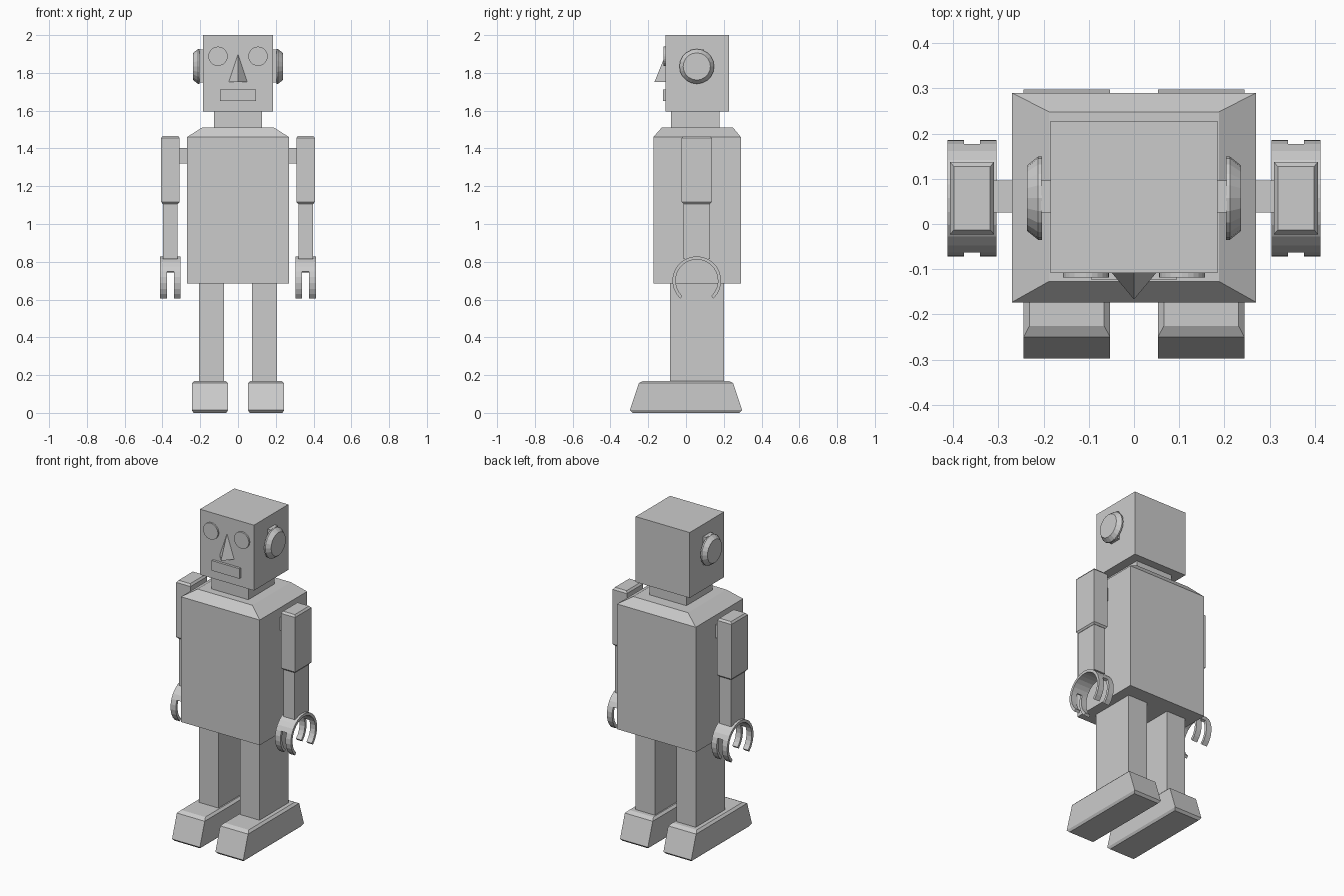
import bpy, bmesh, math

if "Cube" in bpy.data.objects:
    bpy.data.objects.remove(bpy.data.objects["Cube"])

grey = bpy.data.materials.new("plain_grey")
grey.diffuse_color = (0.6, 0.6, 0.6, 1)
grey.use_nodes = True
grey.node_tree.nodes["Principled BSDF"].inputs["Base Color"].default_value = grey.diffuse_color


def finish(name, bm):
    bmesh.ops.recalc_face_normals(bm, faces=bm.faces)
    me = bpy.data.meshes.new(name)
    bm.to_mesh(me)
    bm.free()
    me.materials.append(grey)
    ob = bpy.data.objects.new(name, me)
    bpy.context.collection.objects.link(ob)
    return ob


def loft(name, rings):
    """Closed solid through rings of equal point count."""
    bm = bmesh.new()
    vs = [[bm.verts.new(p) for p in r] for r in rings]
    n = len(vs[0])
    for a, b in zip(vs, vs[1:]):
        for i in range(n):
            j = (i + 1) % n
            bm.faces.new((a[i], a[j], b[j], b[i]))
    bm.faces.new(vs[0][::-1])
    bm.faces.new(vs[-1])
    return finish(name, bm)


def rect(x0, x1, y0, y1, z):
    return [(x0, y0, z), (x1, y0, z), (x1, y1, z), (x0, y1, z)]


def box(name, x0, x1, y0, y1, z0, z1):
    return loft(name, [rect(x0, x1, y0, y1, z0), rect(x0, x1, y0, y1, z1)])


def circle(r, n):
    return [(r * math.cos(2 * math.pi * i / n), r * math.sin(2 * math.pi * i / n)) for i in range(n)]


CY = 0.057  # depth of the body's middle plane

# Head and neck
box("head", -0.185, 0.185, -0.108, 0.228, 1.595, 2.0)
box("neck", -0.127, 0.127, -0.08, 0.177, 1.505, 1.6)

# Torso with sloped shoulders
loft("torso", [rect(-0.27, 0.27, -0.173, 0.29, 0.685),
               rect(-0.27, 0.27, -0.173, 0.29, 1.46),
               rect(-0.188, 0.188, -0.127, 0.248, 1.512)])

# Mouth plate
box("mouth", -0.095, 0.095, -0.123, -0.105, 1.65, 1.712)

# Wedge nose
bm = bmesh.new()
a, b, c, d = [bm.verts.new(p) for p in
              ((0, -0.107, 1.9), (-0.05, -0.107, 1.752), (0.05, -0.107, 1.752), (0, -0.167, 1.752))]
for f in ((a, b, d), (a, d, c), (a, c, b), (b, c, d)):
    bm.faces.new(f)
finish("nose", bm)


def hand(name, xc):
    """Open ring claw: one wide band above, two narrow fingers each side."""
    zc, ro, ri = 0.70, 0.129, 0.112

    def arc(part, a0, a1, n, x0, x1):
        rings = []
        for i in range(n + 1):
            t = math.radians(a0 + (a1 - a0) * i / n)
            cy, sz = math.cos(t), math.sin(t)
            rings.append([(x, CY + r * cy, zc + r * sz)
                          for x, r in ((x0, ri), (x1, ri), (x1, ro), (x0, ro))])
        loft(part, rings)

    arc(name + "_band", 22, 158, 10, xc - 0.054, xc + 0.054)
    for k, (a0, a1) in enumerate(((-47, 22), (158, 227))):
        for m, (x0, x1) in enumerate(((-0.054, -0.018), (0.018, 0.054))):
            arc(f"{name}_finger_{k}{m}", a0, a1, 5, xc + x0, xc + x1)


for side, s in (("left", -1), ("right", 1)):
    # Round eye plate
    loft(side + "_eye", [[(s * 0.106 + x, y, 1.888 + z) for x, z in circle(0.051, 24)]
                         for y in (-0.107, -0.118)])

    # Ear: mounting block and tapered disc
    box(side + "_ear_mount", s * 0.18, s * 0.206, 0.025, 0.096, 1.75, 1.925)
    loft(side + "_ear", [[(s * x, CY + y, 1.834 + z) for y, z in circle(r, 20)]
                         for x, r in ((0.203, 0.092), (0.212, 0.092), (0.237, 0.072))])

    # Arm: shoulder bar, bevelled upper arm, lower arm, claw
    box(side + "_shoulder_bar", s * 0.26, s * 0.315, 0.025, 0.096, 1.32, 1.402)
    xc = s * 0.358

    def section(hx, hy, z):
        return rect(xc - hx, xc + hx, CY - hy, CY + hy, z)

    loft(side + "_upper_arm", [section(0.041, 0.071, 1.107), section(0.049, 0.08, 1.117),
                               section(0.049, 0.08, 1.455), section(0.040, 0.07, 1.467)])
    loft(side + "_lower_arm", [section(0.039, 0.069, 0.815), section(0.039, 0.069, 1.11)])
    hand(side + "_hand", xc)

    # Leg and tapered foot
    box(side + "_leg", s * 0.074, s * 0.207, -0.085, 0.2, 0.16, 0.69)
    loft(side + "_foot", [rect(s * 0.062, s * 0.235, -0.283, 0.283, 0),
                          rect(s * 0.053, s * 0.244, -0.297, 0.297, 0.014),
                          rect(s * 0.053, s * 0.244, -0.25, 0.25, 0.157),
                          rect(s * 0.066, s * 0.231, -0.225, 0.225, 0.17)])
